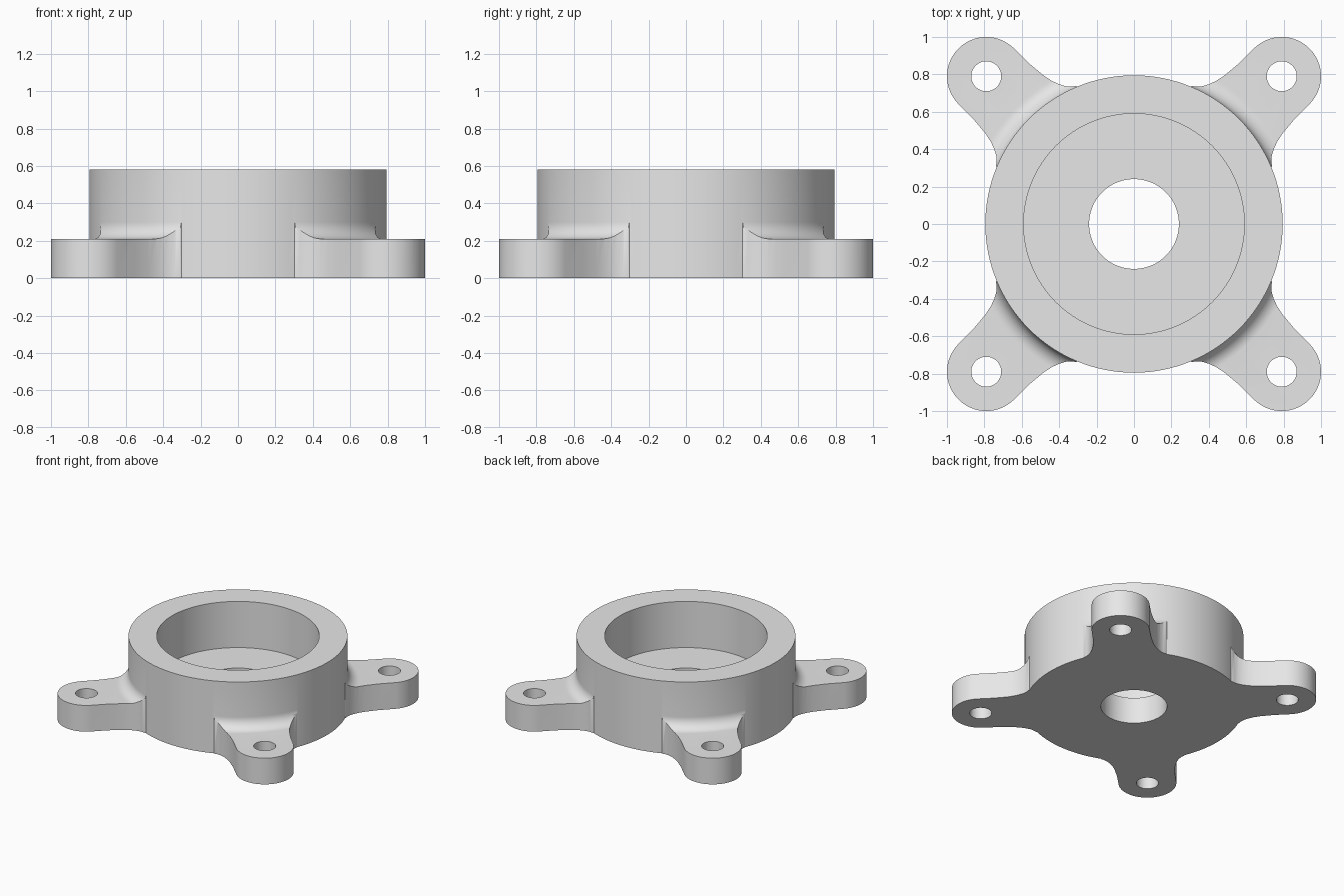
import bpy, bmesh
from math import pi, sin, cos, radians
from mathutils import Matrix

cube = bpy.data.objects.get("Cube")
if cube:
    bpy.data.objects.remove(cube, do_unlink=True)

SEG = 128
WALL_R, HEIGHT = 0.795, 0.58      # round housing
SHELF = 0.21                      # lug thickness and pocket floor
FILLET = 0.09                     # blend from lug to wall
LUG_U, LUG_R, BOLT_R = 1.117, 0.21, 0.08

grey = bpy.data.materials.new("plain grey")
grey.use_nodes = True
colour = (0.8, 0.8, 0.8, 1)
grey.diffuse_color = colour
grey.node_tree.nodes["Principled BSDF"].inputs["Base Color"].default_value = colour


def finish(bm, name):
    bmesh.ops.recalc_face_normals(bm, faces=bm.faces)
    mesh = bpy.data.meshes.new(name)
    bm.to_mesh(mesh)
    bm.free()
    mesh.materials.append(grey)
    obj = bpy.data.objects.new(name, mesh)
    bpy.context.collection.objects.link(obj)
    return obj


def lathe(name, profile):
    """Closed ring: spin a closed (radius, z) profile around the z axis."""
    bm = bmesh.new()
    rings = []
    for i in range(SEG):
        a = 2 * pi * i / SEG
        rings.append([bm.verts.new((r * cos(a), r * sin(a), z)) for r, z in profile])
    n = len(profile)
    for i in range(SEG):
        p, q = rings[i], rings[(i + 1) % SEG]
        for j in range(n):
            k = (j + 1) % n
            bm.faces.new((p[j], q[j], q[k], p[k]))
    return finish(bm, name)


def prism(name, outlines, z0, z1):
    """Extrude flat outlines straight up from z0 to z1."""
    bm = bmesh.new()
    for outline in outlines:
        face = bm.faces.new([bm.verts.new((x, y, z0)) for x, y in outline])
        top = bmesh.ops.extrude_face_region(bm, geom=[face], use_keep_orig=True)
        verts = [v for v in top["geom"] if isinstance(v, bmesh.types.BMVert)]
        bmesh.ops.translate(bm, vec=(0, 0, z1 - z0), verts=verts)
    return finish(bm, name)


def combine(target, other, operation):
    mod = target.modifiers.new(operation.lower(), "BOOLEAN")
    mod.operation, mod.object, mod.solver = operation, other, "EXACT"
    bpy.context.view_layer.objects.active = target
    bpy.ops.object.modifier_apply(modifier=mod.name)
    bpy.data.objects.remove(other, do_unlink=True)


def on_diagonals(points):
    """Repeat an outline drawn along +x on all four diagonals."""
    result = []
    for k in range(4):
        turn = Matrix.Rotation(radians(45 + 90 * k), 2)
        result.append([(turn[0][0] * u + turn[0][1] * v,
                        turn[1][0] * u + turn[1][1] * v) for u, v in points])
    return result


def arc(cx, radius, start, end, steps):
    return [(cx + radius * cos(radians(start + (end - start) * i / steps)),
             radius * sin(radians(start + (end - start) * i / steps)))
            for i in range(steps + 1)]


# Round housing with stepped bore
housing = lathe("bearing_housing", [
    (0.24, 0), (WALL_R, 0), (WALL_R, HEIGHT), (0.59, HEIGHT),
    (0.59, SHELF), (0.24, SHELF)])

# Four flared mounting lugs
flare = [(1.0, 0.211), (0.90, 0.220), (0.85, 0.231), (0.81, 0.246),
         (0.78, 0.262), (0.757, 0.281), (0.74, 0.303), (0.70, 0.32)]
outline = [(u, -v) for u, v in reversed(flare)]
outline += arc(LUG_U, LUG_R, -88, 88, 32) + flare
lugs = prism("mounting_lugs", on_diagonals(outline), 0, 0.4)

# Trim the lugs to a flat shelf that sweeps up into the wall
sweep = [(WALL_R + FILLET * (1 - sin(t)), SHELF + FILLET * (1 - cos(t)))
         for t in (pi / 2 * i / 10 for i in range(11))]
trim = lathe("lug_trim", [(0.6, -0.1), (1.5, -0.1), (1.5, SHELF)] + sweep
             + [(0.6, SHELF + FILLET)])
combine(lugs, trim, "INTERSECT")
combine(housing, lugs, "UNION")

# Bolt holes
hole = arc(LUG_U, BOLT_R, 0, 352.5, 47)
combine(housing, prism("bolt_holes", on_diagonals(hole), -0.1, 0.5), "DIFFERENCE")

# Smooth walls, crisp edges
bpy.ops.object.select_all(action="DESELECT")
housing.select_set(True)
bpy.context.view_layer.objects.active = housing
bpy.ops.object.shade_smooth_by_angle(angle=radians(30))
